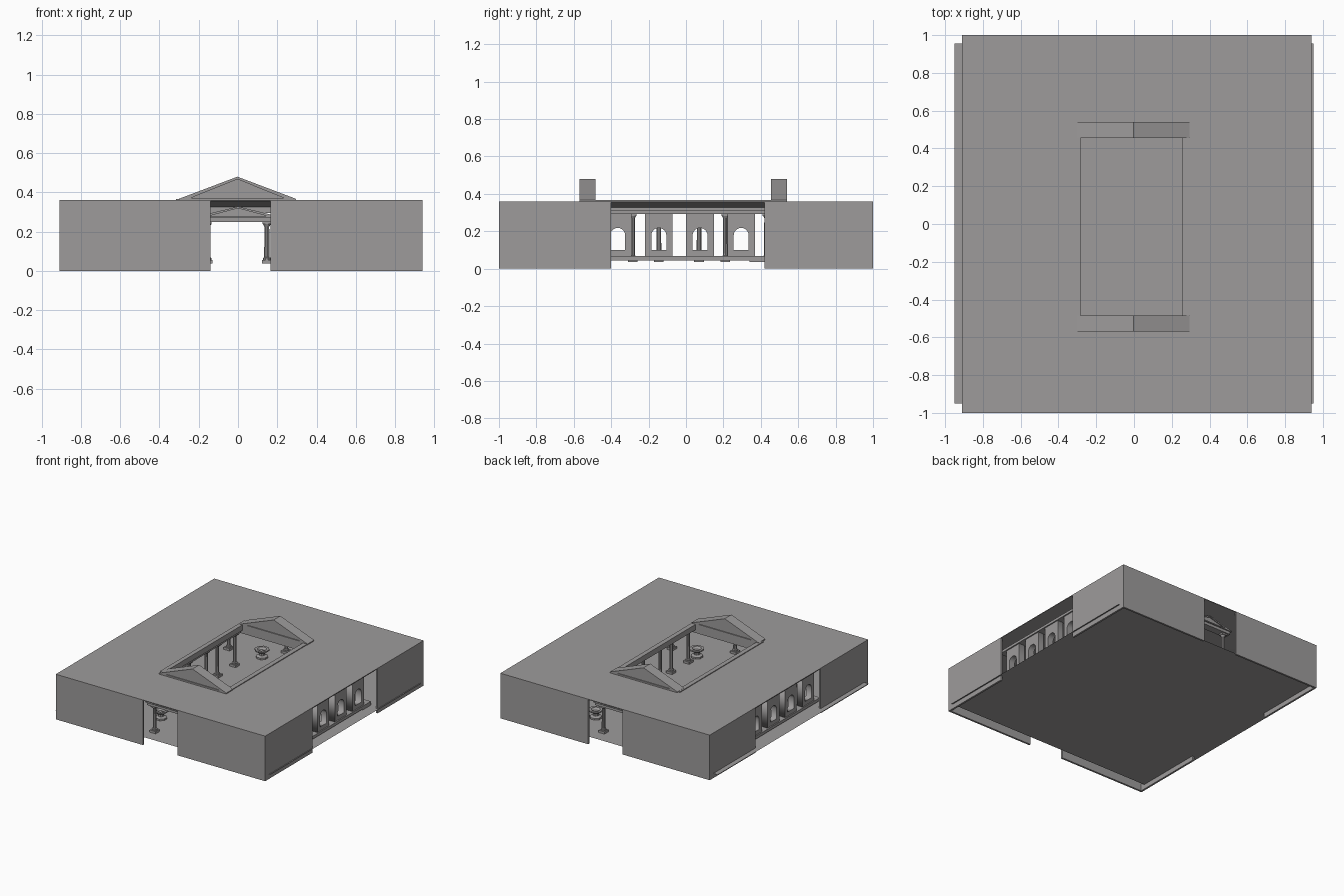
import bpy, bmesh, math

if "Cube" in bpy.data.objects:
    bpy.data.objects.remove(bpy.data.objects["Cube"])

stone = bpy.data.materials.new("grey stone")
stone.diffuse_color = (0.34, 0.33, 0.33, 1)
stone.use_nodes = True
stone.node_tree.nodes["Principled BSDF"].inputs["Base Color"].default_value = stone.diffuse_color
FLOOR = 0.037


def finish(name, bm):
    bmesh.ops.recalc_face_normals(bm, faces=bm.faces)
    me = bpy.data.meshes.new(name)
    bm.to_mesh(me)
    bm.free()
    me.materials.append(stone)
    ob = bpy.data.objects.new(name, me)
    bpy.context.collection.objects.link(ob)
    return ob


def add_box(bm, x0, x1, y0, y1, z0, z1):
    vs = bmesh.ops.create_cube(bm, size=1)["verts"]
    for v in vs:
        v.co = ((x0 + x1) / 2 + v.co.x * (x1 - x0),
                (y0 + y1) / 2 + v.co.y * (y1 - y0),
                (z0 + z1) / 2 + v.co.z * (z1 - z0))


def box(name, *dims):
    bm = bmesh.new()
    add_box(bm, *dims)
    return finish(name, bm)


def add_lathe(bm, x, y, profile, sides, turn=0):
    rings = []
    for r, z in profile:
        rings.append([bm.verts.new((x + r * math.cos(turn + 2 * math.pi * i / sides),
                                    y + r * math.sin(turn + 2 * math.pi * i / sides), z))
                      for i in range(sides)])
    for a, b in zip(rings, rings[1:]):
        for i in range(sides):
            j = (i + 1) % sides
            bm.faces.new((a[i], a[j], b[j], b[i]))
    bm.faces.new(rings[0])
    bm.faces.new(rings[-1])


def column(name, x, y, top):
    bm = bmesh.new()
    add_box(bm, x - .026, x + .026, y - .026, y + .026, FLOOR, .055)
    add_lathe(bm, x, y, [(.02, .055), (.02, .066), (.014, .07), (.012, top - .025),
                         (.019, top - .012)], 10)
    add_box(bm, x - .021, x + .021, y - .021, y + .021, top - .012, top)
    finish(name, bm)


def pediment(name, cx, half, y0, y1, z0, z1, rim):
    # triangular prism with recessed panels on both ends
    bm = bmesh.new()
    pts = [(cx - half, z0), (cx + half, z0), (cx + half, z0 + rim * .6),
           (cx, z1), (cx - half, z0 + rim * .6)]
    ends = [[bm.verts.new((x, y, z)) for x, z in pts] for y in (y0, y1)]
    caps = [bm.faces.new(e) for e in ends]
    for i in range(5):
        j = (i + 1) % 5
        bm.faces.new((ends[0][i], ends[0][j], ends[1][j], ends[1][i]))
    bmesh.ops.recalc_face_normals(bm, faces=bm.faces)
    zi, zt = z0 + rim, z1 - rim * 1.1
    hi = half * (zt - zi) / (z1 - z0)
    for cap, y, d in ((caps[0], y0, .008), (caps[1], y1, -.008)):
        outer = list(cap.verts)
        bm.faces.remove(cap)
        tri = [(cx - hi, zi), (cx + hi, zi), (cx, zt)]
        a = [bm.verts.new((x, y, z)) for x, z in tri]
        b = [bm.verts.new((x, y + d, z)) for x, z in tri]
        left = [v for v in outer if v.co.x < cx - .001]
        right = [v for v in outer if v.co.x > cx + .001]
        top = [v for v in outer if abs(v.co.x - cx) < .001][0]
        left.sort(key=lambda v: v.co.z)
        right.sort(key=lambda v: v.co.z)
        bm.faces.new((left[0], right[0], a[1], a[0]))
        bm.faces.new((right[0], right[1], a[1]))
        bm.faces.new((right[1], top, a[2], a[1]))
        bm.faces.new((top, left[1], a[0], a[2]))
        bm.faces.new((left[1], left[0], a[0]))
        for i in range(3):
            j = (i + 1) % 3
            bm.faces.new((a[i], a[j], b[j], b[i]))
        bm.faces.new(b)
    finish(name, bm)


# floor sheet, poking out past the side walls
bm = bmesh.new()
bm.faces.new([bm.verts.new((x, y, FLOOR)) for x, y in
              ((-.95, -.95), (.95, -.95), (.95, .955), (-.95, .955))])
finish("floor", bm)

# four L-shaped outer corner walls
X0, X1, T = -.91, .94, .015
for sy, yn in ((-1, "front"), (1, "back")):
    ya, yb = sorted((sy, sy * (1 - T)))
    yg = .42 if sy > 0 else -.40
    yc, yd = sorted((sy * (1 - T), yg))
    box(yn + "_wall_left", X0, -.14, ya, yb, 0, .355)
    box(yn + "_wall_right", .165, X1, ya, yb, 0, .355)
    box(yn + "_left_side_wall", X0, X0 + T, yc, yd, 0, .355)
    box(yn + "_right_side_wall", X1 - T, X1, yc, yd, 0, .355)

# roof with a courtyard opening and a soffit sloping down to it
HX0, HX1, HY0, HY1 = -.28, .255, -.485, .455
bm = bmesh.new()


def ring(x0, x1, y0, y1, z):
    return [bm.verts.new(p) for p in ((x0, y0, z), (x1, y0, z), (x1, y1, z), (x0, y1, z))]


loops = [ring(X0, X1, -1, 1, .36), ring(HX0, HX1, HY0, HY1, .36),
         ring(HX0, HX1, HY0, HY1, .322), ring(X0, X1, -1, 1, .355)]
for k in range(4):
    a, b = loops[k], loops[(k + 1) % 4]
    for i in range(4):
        j = (i + 1) % 4
        bm.faces.new((a[i], a[j], b[j], b[i]))
finish("roof", bm)

# kerbs and gables around the courtyard opening
box("left_kerb", -.315, HX0, -.53, .525, .355, .366)
box("right_kerb", HX1, .292, HY0, HY1, .355, .366)
pediment("front_gable", -.003, .298, -.57, -.485, .36, .48, .012)
pediment("back_gable", -.003, .298, .455, .54, .36, .48, .012)

# courtyard colonnades and their beams
for cx, side in ((-.33, "left"), (.33, "right")):
    for y in (-.5, -.285, -.145, .07, .21, .43):
        column(side + "_courtyard_column", cx, y, .295)
    box(side + "_courtyard_beam", cx - .03, cx + .03, -.53, .47, .295, .328)
for y, n in ((-.515, "front"), (.485, "back")):
    box(n + "_courtyard_beam", -.3, .3, y - .025, y + .025, .295, .328)

# entrance porticos, front and back
for y, n in ((-.83, "front"), (.83, "back")):
    for x in (-.155, .147):
        column(n + "_portico_column", x, y, .25)
    box(n + "_portico_beam", -.2, .2, y - .03, y + .03, .25, .272)
    pediment(n + "_portico_pediment", 0, .21, y - .04, y + .04, .272, .328, .008)

# columns in the corner rooms
for y in (-.62, .64):
    for x in (-.79, -.53, .56, .82):
        column("corner_room_column", x, y, .33)

# octagonal urns
for x in (-.25, .335):
    for y in (-.615, .66):
        bm = bmesh.new()
        add_lathe(bm, x, y, [(.045, FLOOR), (.045, .05), (.022, .058), (.022, .075),
                             (.055, .095), (.055, .105), (.035, .105), (.02, .09)], 8, math.pi / 8)
        finish("urn", bm)


# side arcades: flat piers with an arched window
def arch_pier(name, x, y):
    cu = bpy.data.curves.new(name, "CURVE")
    cu.dimensions, cu.fill_mode, cu.extrude = "2D", "BOTH", .025
    w, h = .074, .04
    outline = [(-w, .06), (w, .06), (w, .292), (-w, .292)]
    hole = [(-h, .1), (h, .1)] + [(h * math.cos(math.pi * i / 12), .178 + h * math.sin(math.pi * i / 12))
                                  for i in range(13)]
    for pts in (outline, hole):
        sp = cu.splines.new("POLY")
        sp.points.add(len(pts) - 1)
        for p, (a, b) in zip(sp.points, pts):
            p.co = (a, b, 0, 1)
        sp.use_cyclic_u = True
    cu.materials.append(stone)
    ob = bpy.data.objects.new(name, cu)
    ob.rotation_euler = (math.pi / 2, 0, math.pi / 2)
    ob.location = (x, y, 0)
    bpy.context.collection.objects.link(ob)
    bpy.ops.object.select_all(action="DESELECT")
    ob.select_set(True)
    bpy.context.view_layer.objects.active = ob
    bpy.ops.object.convert(target="MESH")


for cx, side in ((-.80, "left"), (.83, "right")):
    for y in (-.365, -.145, .075, .295):
        arch_pier(side + "_arch_pier", cx, y)
    box(side + "_arcade_step", cx - .035, cx + .035, -.5, .34, FLOOR + .008, .068)
    box(side + "_arcade_end_block", cx - .035, cx + .035, .34, .44, FLOOR, .068)
    box(side + "_arcade_beam", cx - .035, cx + .035, -.5, .5, .292, .312)
